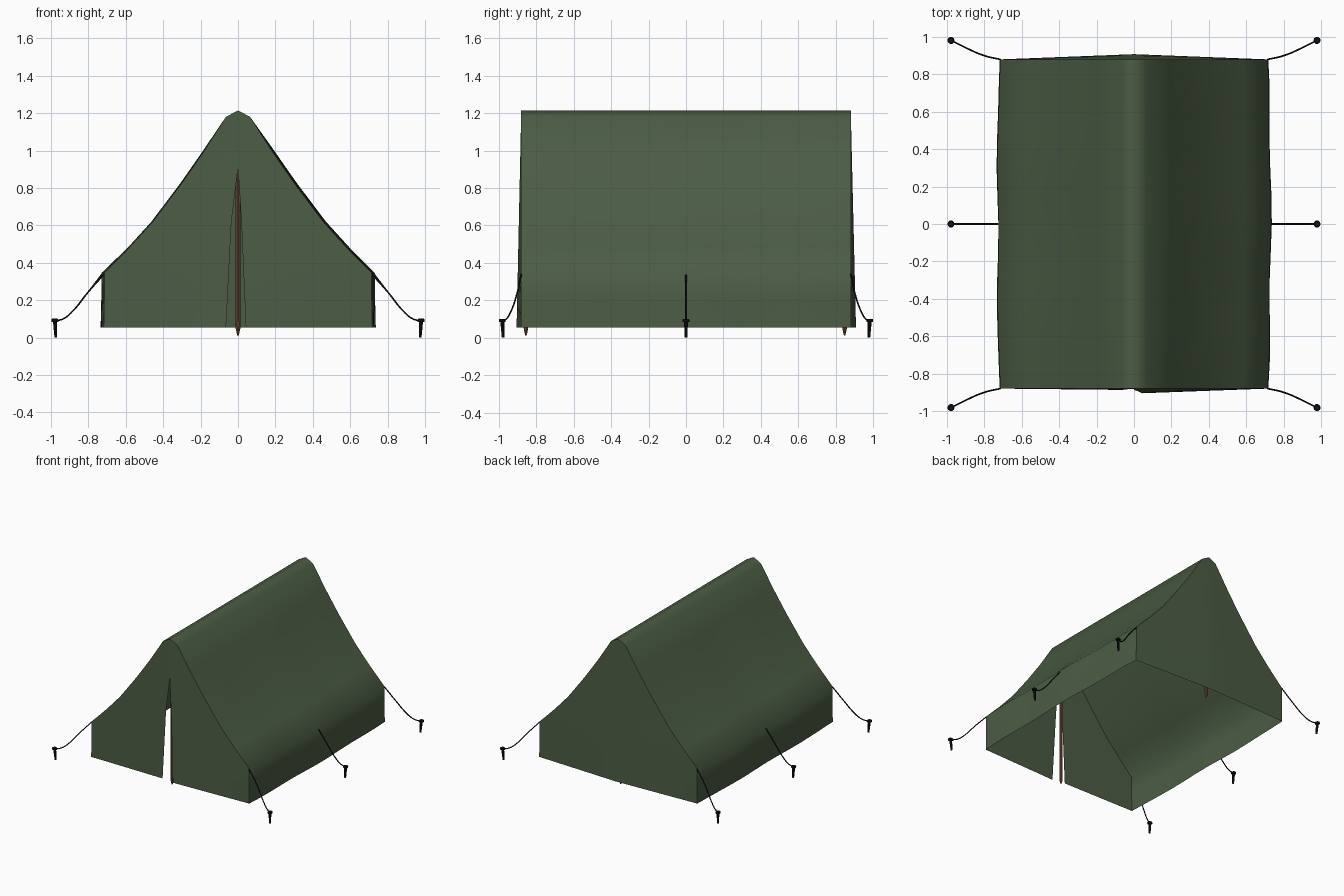
import bpy, bmesh, math
from mathutils import Vector

if "Cube" in bpy.data.objects:
    bpy.data.objects.remove(bpy.data.objects["Cube"])


def material(name, rgb):
    m = bpy.data.materials.new(name)
    m.diffuse_color = (*rgb, 1)
    m.use_nodes = True
    m.node_tree.nodes["Principled BSDF"].inputs["Base Color"].default_value = m.diffuse_color
    return m


GREEN = material("canvas green", (0.072, 0.108, 0.058))
BROWN = material("pole brown", (0.2, 0.09, 0.055))
BLACK = material("rope and peg black", (0.007, 0.007, 0.008))

# Half profile of the tent: (half width, height), ridge to hem
PROFILE = [(0, 1.215), (0.065, 1.18), (0.18, 1.0), (0.242, 0.91), (0.305, 0.82),
           (0.455, 0.62), (0.58, 0.482), (0.715, 0.345), (0.715, 0.2), (0.718, 0.055)]
END = 0.88


def finish(bm, name, mat, angle=60):
    bmesh.ops.remove_doubles(bm, verts=bm.verts, dist=0.0005)
    me = bpy.data.meshes.new(name)
    bm.to_mesh(me)
    bm.free()
    ob = bpy.data.objects.new(name, me)
    bpy.context.collection.objects.link(ob)
    me.materials.append(mat)
    bpy.ops.object.select_all(action='DESELECT')
    ob.select_set(True)
    bpy.context.view_layer.objects.active = ob
    bpy.ops.object.shade_smooth_by_angle(angle=math.radians(angle))
    return ob


def add_grid(bm, rows, flip=False):
    grid = [[bm.verts.new(p) for p in r] for r in rows]
    for a, b in zip(grid, grid[1:]):
        for i in range(len(a) - 1):
            q = [a[i], a[i + 1], b[i + 1], b[i]]
            if (q[0].co - q[1].co).length < 0.0005:
                q = q[1:]
            bm.faces.new(q[::-1] if flip else q)


def lerp(a, b, t):
    return a + (b - a) * t


# Roof and side walls, billowing slightly between the ends
def cloth(side, w, z, y):
    t = math.sin(math.pi * (y + END) / (2 * END))
    amount = 0.013 if z < 0.4 else (0.012 if side > 0 else 0.006)
    ripple = 0.005 * math.sin(7.5 * y + 1.2 * side) * t * (1.3 - z)
    x = w + (amount * math.sqrt(max(t, 0)) + ripple if w > 0.1 else 0)
    return (side * x, y, z)


bm = bmesh.new()
ys = [-END + 2 * END * i / 12 for i in range(13)]
for side in (-1, 1):
    add_grid(bm, [[cloth(side, w, z, y) for y in ys] for w, z in PROFILE], flip=side > 0)
bmesh.ops.remove_doubles(bm, verts=bm.verts, dist=0.0005)
bmesh.ops.recalc_face_normals(bm, faces=bm.faces)
if sum(f.normal.z * f.calc_area() for f in bm.faces) < 0:
    bmesh.ops.reverse_faces(bm, faces=bm.faces)
finish(bm, "roof_and_walls", GREEN)


# End panels: half panels bulging outward toward the centre of the hem
def opening(z, mid, low):
    if z >= 0.91:
        return 0
    if z >= 0.62:
        return lerp(0, mid, (0.91 - z) / 0.29)
    return lerp(mid, low, (0.62 - z) / 0.565)


def half_panel(bm, side, facing, bulge, mid=0, low=0):
    rows = []
    for w, z in PROFILE:
        inner = opening(z, mid, low)
        row = []
        for i in range(5):
            t = i / 4
            out = bulge * (1 - t) * (1.215 - z) / 1.16
            row.append((side * lerp(inner, w, t), facing * (END + out), z))
        rows.append(row)
    add_grid(bm, rows, flip=side * facing < 0)


def end_panel(name, facing, halves):
    bm = bmesh.new()
    for side, bulge, mid, low in halves:
        half_panel(bm, side, facing, bulge, mid, low)
    for f in bm.faces:
        f.normal_update()
        if f.normal.y * facing < 0:
            f.normal_flip()
    finish(bm, name, GREEN)


end_panel("front_door_flaps", -1, [(-1, 0.007, 0.035, 0.064), (1, 0.025, 0.018, 0.042)])
end_panel("back_panel", 1, [(-1, 0.028, 0, 0), (1, 0.028, 0, 0)])


# Turned shapes for poles and pegs: (radius, height) rings
def lathe(name, rings, loc, mat, sides, lean=(0, 0)):
    bm = bmesh.new()
    rows = []
    for r, z in rings:
        c = Vector((loc[0] + lean[0] * z, loc[1] + lean[1] * z, z))
        rows.append([bm.verts.new(c + Vector((r * math.cos(a), r * math.sin(a), 0)))
                     for a in (2 * math.pi * k / sides for k in range(sides))])
    for a, b in zip(rows, rows[1:]):
        for k in range(sides):
            n = (k + 1) % sides
            bm.faces.new((a[k], a[n], b[n], b[k]))
    bm.faces.new(rows[0][::-1])
    bm.faces.new(rows[-1])
    finish(bm, name, mat, 35)


# Upright poles with pointed feet
for name, y in (("front_pole", -0.855), ("back_pole", 0.847)):
    lathe(name, [(0.004, 0.012), (0.012, 0.045), (0.013, 0.06), (0.012, 1.195)],
          (0, y), BROWN, 10)


# Guy ropes and ground pegs
def rope(name, points):
    cu = bpy.data.curves.new(name, 'CURVE')
    cu.dimensions = '3D'
    cu.bevel_depth = 0.0045
    cu.bevel_resolution = 1
    cu.resolution_u = 5
    cu.use_fill_caps = True
    sp = cu.splines.new('BEZIER')
    sp.bezier_points.add(len(points) - 1)
    for bp, p in zip(sp.bezier_points, points):
        bp.co = p
        bp.handle_left_type = bp.handle_right_type = 'AUTO'
    ob = bpy.data.objects.new(name, cu)
    bpy.context.collection.objects.link(ob)
    cu.materials.append(BLACK)


# (distance out, drop in z, distance along y) from eave to peg
PATH = [(0.715, 0.34, 0), (0.80, 0.245, 0.2), (0.895, 0.13, 0.6), (0.935, 0.1, 0.8), (0.975, 0.09, 1)]
for sx, xn in ((-1, "left"), (1, "right")):
    for sy, yn in ((-1, "front"), (0, "middle"), (1, "back")):
        pts = [(sx * (x + (0.012 if sy == 0 and i == 0 else 0)),
                sy * lerp(END, 0.98, t), z) for i, (x, z, t) in enumerate(PATH)]
        rope(f"{yn}_{xn}_guy_rope", pts)
        lathe(f"{yn}_{xn}_peg",
              [(0.007, 0), (0.011, 0.083), (0.019, 0.085), (0.019, 0.097), (0.014, 0.101)],
              (sx * 0.974, sy * 0.977), BLACK, 10, (sx * 0.05, sy * 0.05))
